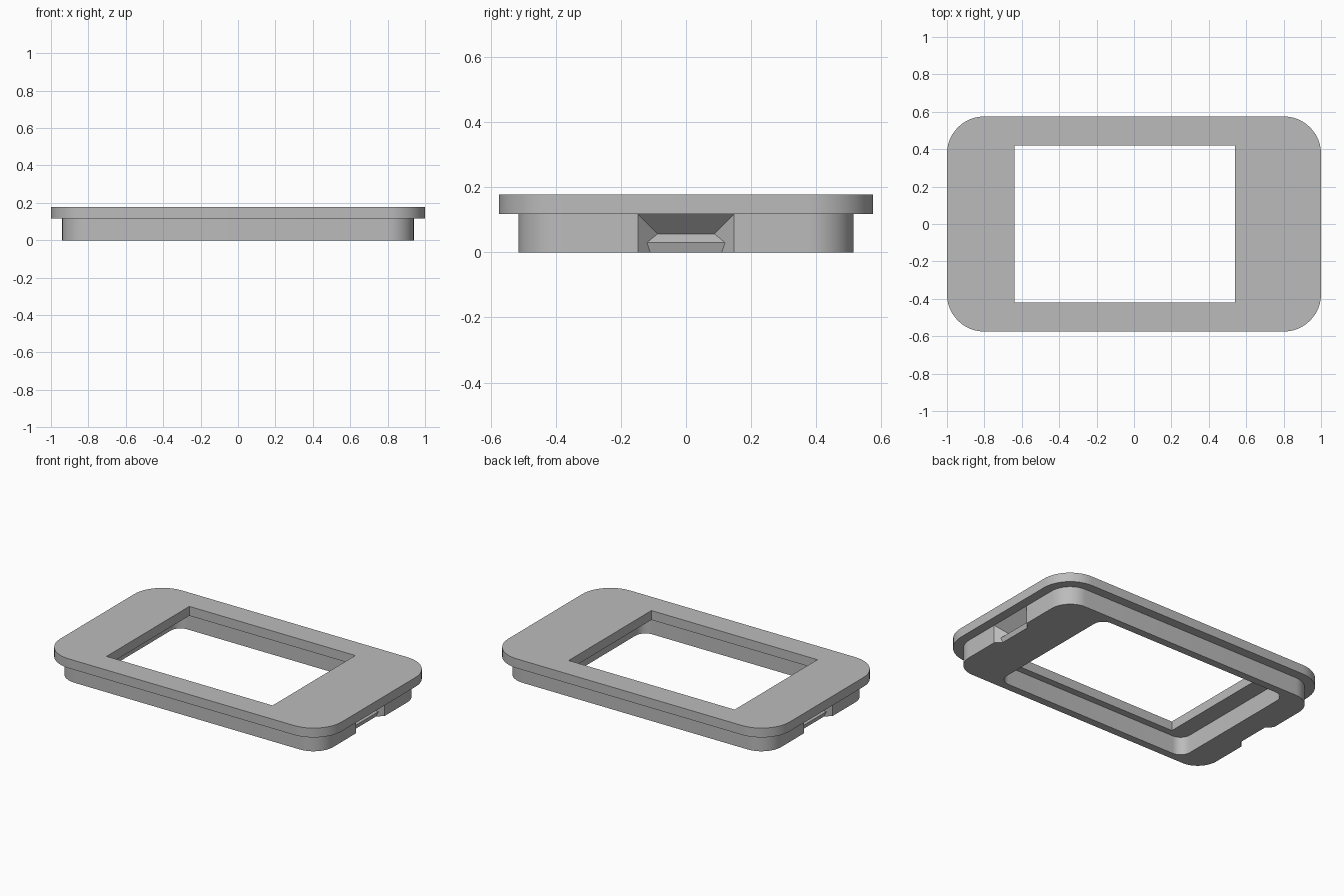
import bpy
import bmesh
from math import cos, sin, pi, radians

cube = bpy.data.objects.get("Cube")
if cube:
    bpy.data.objects.remove(cube, do_unlink=True)

RIM_Z, TOP_Z = 0.117, 0.177

grey = bpy.data.materials.new("plain grey")
grey.use_nodes = True
colour = (0.5, 0.5, 0.5, 1)
grey.diffuse_color = colour
grey.node_tree.nodes["Principled BSDF"].inputs["Base Color"].default_value = colour


def make_object(name, bm):
    bmesh.ops.recalc_face_normals(bm, faces=bm.faces)
    mesh = bpy.data.meshes.new(name)
    bm.to_mesh(mesh)
    bm.free()
    mesh.materials.append(grey)
    obj = bpy.data.objects.new(name, mesh)
    bpy.context.collection.objects.link(obj)
    return obj


def slab(name, x0, x1, y0, y1, z0, z1, radius=0, steps=12):
    """Upright block whose plan is a rectangle with rounded corners."""
    corners = [(x1, y1, -1, -1), (x0, y1, 1, -1), (x0, y0, 1, 1), (x1, y0, -1, 1)]
    bm = bmesh.new()
    ring = []
    for i, (x, y, sx, sy) in enumerate(corners):
        for k in range(steps + 1 if radius else 1):
            a = (i + k / steps) * pi / 2
            ring.append(bm.verts.new((x + radius * (sx + cos(a)) if radius else x,
                                      y + radius * (sy + sin(a)) if radius else y, z0)))
    base = bm.faces.new(ring)
    top = bmesh.ops.extrude_face_region(bm, geom=[base])["geom"]
    bmesh.ops.translate(bm, vec=(0, 0, z1 - z0),
                        verts=[v for v in top if isinstance(v, bmesh.types.BMVert)])
    return make_object(name, bm)


def pocket(name, side):
    """Tapered end notch with a ridged catch; its cheeks slope inwards at 45 degrees."""
    profile = [(1.0, 0.177), (0.88, 0.057), (0.913, 0.03), (0.903, 0), (0.896, -0.02), (1.0, -0.02)]
    bm = bmesh.new()
    cheeks = [[bm.verts.new((side * x, s * (x - 0.793), z)) for x, z in profile] for s in (-1, 1)]
    for loop in cheeks:
        bm.faces.new(loop)
    a, b = cheeks
    for i in range(len(profile)):
        j = (i + 1) % len(profile)
        bm.faces.new((a[i], a[j], b[j], b[i]))
    return make_object(name, bm)


def cut(target, cutter):
    cutter.hide_render = True
    mod = target.modifiers.new("cut", "BOOLEAN")
    mod.operation = "DIFFERENCE"
    mod.solver = "EXACT"
    mod.object = cutter
    bpy.context.view_layer.objects.active = target
    bpy.ops.object.modifier_apply(modifier=mod.name)
    bpy.data.objects.remove(cutter, do_unlink=True)


# Cover plate with the off-centre window
plate = slab("cover_plate", -1, 1, -0.575, 0.575, RIM_Z, TOP_Z, 0.2)
cut(plate, slab("window_cutter", -0.64, 0.54, -0.42, 0.42, 0, 0.3))

# Lower frame with a rounded opening and a catch pocket at each end
frame = slab("lower_frame", -0.94, 0.94, -0.515, 0.515, 0, RIM_Z, 0.14)
cut(frame, slab("opening_cutter", -0.755, 0.635, -0.465, 0.465, -0.1, 0.3, 0.07))
for side in (-1, 1):
    cut(frame, pocket("pocket_cutter", side))

# Smooth the rounded corners, keep the edges crisp
bpy.ops.object.select_all(action="DESELECT")
for obj in (plate, frame):
    obj.select_set(True)
bpy.context.view_layer.objects.active = frame
bpy.ops.object.shade_smooth_by_angle(angle=radians(30))
